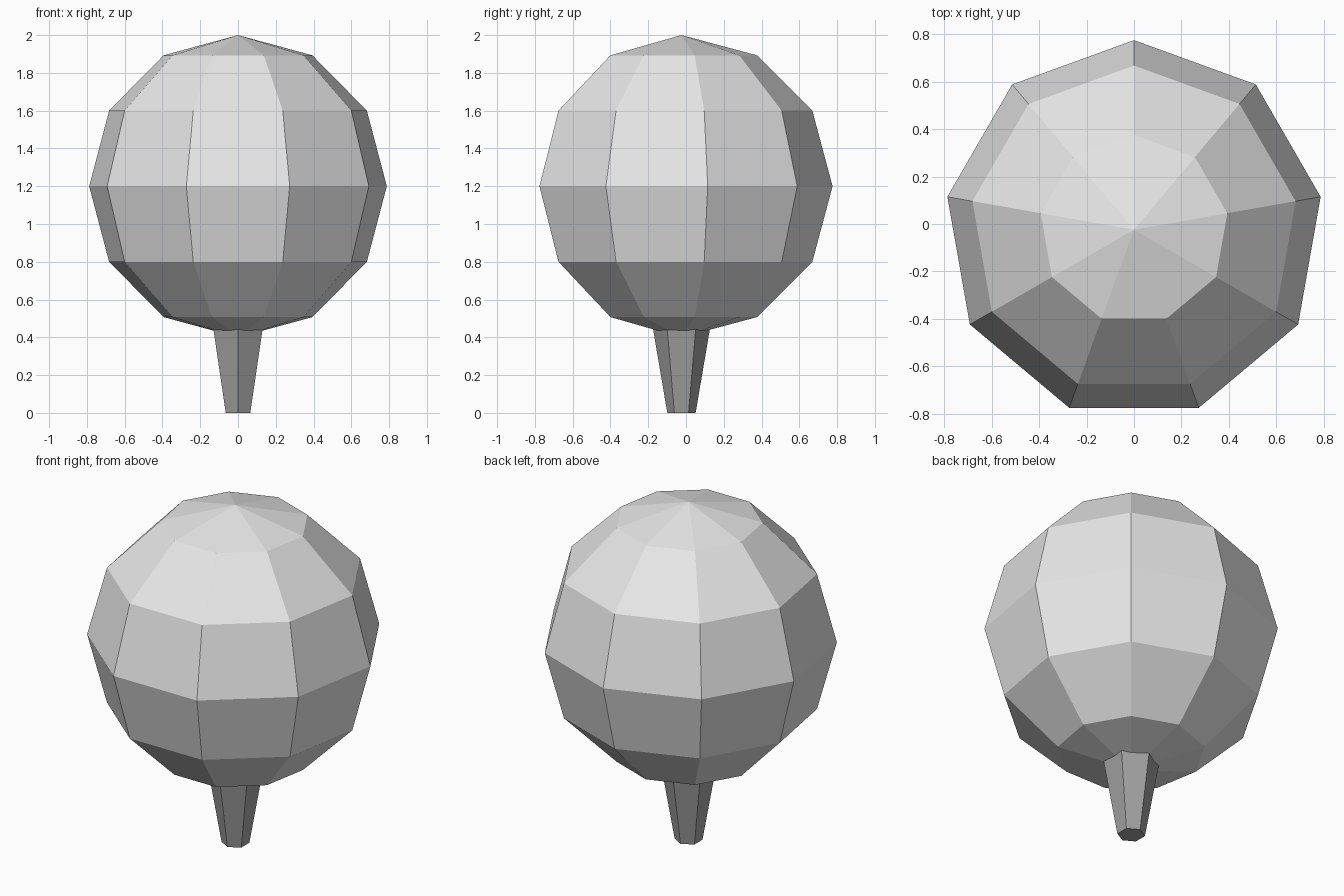
import bpy
import bmesh
import math

if "Cube" in bpy.data.objects:
    bpy.data.objects.remove(bpy.data.objects["Cube"])

CENTRE_Y = -0.024


def material(name, value):
    mat = bpy.data.materials.new(name)
    mat.diffuse_color = (value, value, value, 1)
    mat.use_nodes = True
    mat.node_tree.nodes["Principled BSDF"].inputs["Base Color"].default_value = mat.diffuse_color
    return mat


def lathe(name, profile, sides, mat):
    """Faceted solid of revolution; (radius, z) points from bottom to top, one corner towards +y."""
    bm = bmesh.new()
    rings = []
    for r, z in profile:
        count = sides if r > 1e-6 else 1
        angles = [math.pi / 2 + 2 * math.pi * i / sides for i in range(count)]
        rings.append([bm.verts.new((r * math.cos(a), CENTRE_Y + r * math.sin(a), z)) for a in angles])
    for low, high in zip(rings, rings[1:]):
        for i in range(sides):
            j = i + 1
            corners = [low[i % len(low)], low[j % len(low)], high[j % len(high)], high[i % len(high)]]
            bm.faces.new(list(dict.fromkeys(corners)))
    # flat caps on open ends
    for ring in (rings[0], rings[-1]):
        if len(ring) > 1:
            bm.faces.new(ring)
    bmesh.ops.recalc_face_normals(bm, faces=bm.faces)
    mesh = bpy.data.meshes.new(name)
    bm.to_mesh(mesh)
    bm.free()
    mesh.materials.append(mat)
    obj = bpy.data.objects.new(name, mesh)
    bpy.context.collection.objects.link(obj)
    return obj


# Round crown: nine-sided ball with six bands
ball = []
for k in range(7):
    a = math.pi * k / 6
    r = 0.8 * math.sin(a) if 0 < k < 6 else 0
    ball.append((r, 1.2 - 0.8 * math.cos(a)))
lathe("crown", ball, 9, material("light grey", 0.8))

# Six-sided trunk, widening upwards into the crown
lathe("trunk", [(0.075, 0), (0.16, 0.5)], 6, material("mid grey", 0.36))
